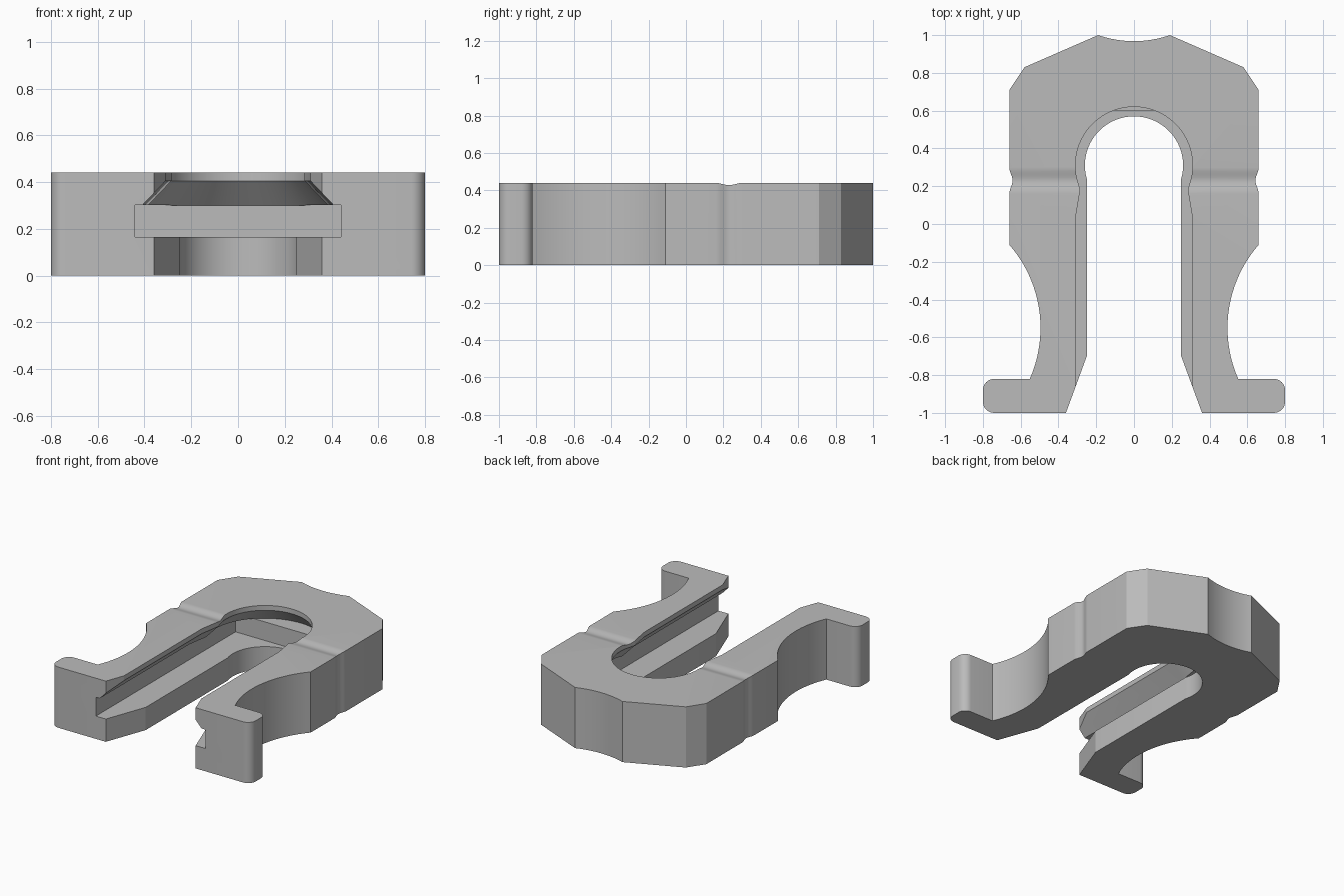
import bpy, bmesh
from math import cos, sin, pi, radians, atan2, hypot

cube = bpy.data.objects.get("Cube")
if cube:
    bpy.data.objects.remove(cube, do_unlink=True)

H = 0.44        # clip thickness
BEND = 0.31     # y of the centre of the inner bend


def arc(cx, cy, r, a0, a1, n):
    """Points on an arc, angles in degrees."""
    steps = [radians(a0 + (a1 - a0) * i / n) for i in range(n + 1)]
    return [(cx + r * cos(a), cy + r * sin(a)) for a in steps]


def mirrored(half):
    """Close a right-hand outline with its mirror image."""
    return half + [(-x, y) for x, y in reversed(half) if x > 1e-5]


def dip(depth):
    """Soft dip, as (y, depth) pairs from back to front."""
    n = 12
    return [(0.30 - 0.14 * i / n, depth * (0.5 - 0.5 * cos(2 * pi * i / n))) for i in range(n + 1)]


def loft(name, rings):
    """Solid through rings of equal point count."""
    bm = bmesh.new()
    loops = [[bm.verts.new(p) for p in ring] for ring in rings]
    for a, b in zip(loops, loops[1:]):
        for i in range(len(a)):
            j = (i + 1) % len(a)
            bm.faces.new((a[i], a[j], b[j], b[i]))
    bm.faces.new(loops[0][::-1])
    bm.faces.new(loops[-1])
    bmesh.ops.recalc_face_normals(bm, faces=bm.faces)
    mesh = bpy.data.meshes.new(name)
    bm.to_mesh(mesh)
    bm.free()
    obj = bpy.data.objects.new(name, mesh)
    bpy.context.collection.objects.link(obj)
    return obj


def prism(name, outline, z0, z1):
    return loft(name, [[(x, y, z) for x, y in outline] for z in (z0, z1)])


# Outer body: scooped back, chamfered shoulders, waisted arms, rounded feet
sag = 0.032
rad = (0.19 ** 2 + sag ** 2) / (2 * sag)
edge = math_angle = atan2(0.19, rad - sag) * 180 / pi
outer = arc(0, 1 - sag + rad, rad, -90, -90 + edge, 8)
outer += [(0.58, 0.83), (0.66, 0.71)]
outer += [(0.66 - d, y) for y, d in dip(0.017)]
cx, cy, r = 1.164, -0.55, 0.669
start = atan2(-0.11 - cy, 0.66 - cx) * 180 / pi
end = 360 + atan2(-0.82 - cy, 0.552 - cx) * 180 / pi
outer += arc(cx, cy, r, start, end, 24)
outer += arc(0.74, -0.88, 0.06, 90, 0, 8) + arc(0.74, -0.94, 0.06, 0, -90, 8)
outer += [(0.36, -1)]
# The outline opens at the front, so walk back up inside the arms
inner = [(0.25, -0.70), (0.25, 0.24)] + arc(0, BEND, 0.26, -10, 90, 24)
body = prism("clip_body", mirrored(outer), 0, H)

# Through slot with flared mouth
slot = prism("slot_cutter", mirrored([(0.397, -1.1)] + inner), -0.1, H + 0.1)

# Square-ended groove for the flange
groove = prism("groove_cutter", [(-0.44, -1.1), (0.44, -1.1), (0.44, 0.6), (-0.44, 0.6)], 0.165, 0.302)


# Upper opening with pinched neck, widening downward into the groove
def opening(off, z):
    half = [(0.31 + off, -1.1), (0.31 + off, 0.03), (0.285 + off, 0.18)]
    half += arc(0, BEND, 0.31 + off, -12, 90, 28)
    return [(x, y, z) for x, y in mirrored(half)]


upper = loft("opening_cutter", [opening(0.10, 0.30), opening(0, 0.405), opening(0, H + 0.1)])

# Shallow cross groove on the top face
section = [(y, H - d) for y, d in dip(0.012)]
section = [(0.30, H + 0.1)] + section + [(0.16, H + 0.1)]
cross = loft("cross_groove_cutter", [[(x, y, z) for y, z in section] for x in (-1, 1)])

# Cut the body
bpy.context.view_layer.objects.active = body
for cutter in (slot, groove, upper, cross):
    mod = body.modifiers.new(cutter.name, "BOOLEAN")
    mod.operation = "DIFFERENCE"
    mod.solver = "EXACT"
    mod.object = cutter
    cutter.hide_render = True
    bpy.ops.object.modifier_apply(modifier=mod.name)
    bpy.data.objects.remove(cutter, do_unlink=True)

# Single grey material
grey = bpy.data.materials.new("plain_grey")
grey.use_nodes = True
colour = (0.5, 0.5, 0.5, 1)
grey.diffuse_color = colour
grey.node_tree.nodes["Principled BSDF"].inputs["Base Color"].default_value = colour
body.data.materials.clear()
body.data.materials.append(grey)

# Smooth the curves, keep edges sharp
bpy.ops.object.select_all(action="DESELECT")
body.select_set(True)
bpy.ops.object.shade_smooth_by_angle(angle=radians(20))
